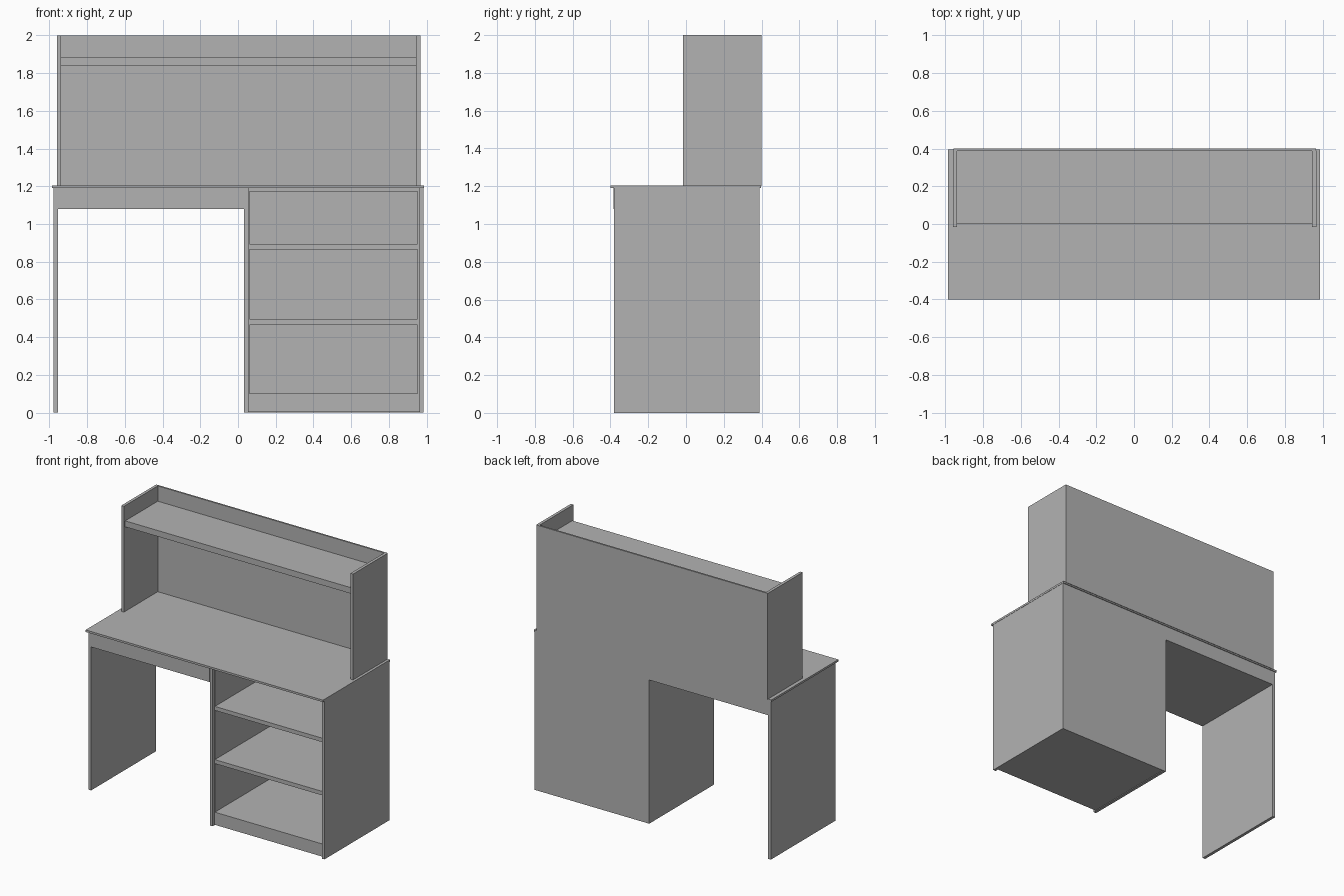
import bpy
import bmesh

cube = bpy.data.objects.get("Cube")
if cube:
    bpy.data.objects.remove(cube, do_unlink=True)

# Single plain finish
grey = bpy.data.materials.new("plain_grey")
grey.use_nodes = True
colour = (0.45, 0.45, 0.45, 1)
grey.diffuse_color = colour
grey.node_tree.nodes["Principled BSDF"].inputs["Base Color"].default_value = colour


def board(name, x, y, z):
    """Rectangular board spanning the given (low, high) ranges."""
    bm = bmesh.new()
    bmesh.ops.create_cube(bm, size=1)
    for v in bm.verts:
        v.co = [r[0] if c < 0 else r[1] for c, r in zip(v.co, (x, y, z))]
    mesh = bpy.data.meshes.new(name)
    bm.to_mesh(mesh)
    bm.free()
    mesh.materials.append(grey)
    obj = bpy.data.objects.new(name, mesh)
    bpy.context.collection.objects.link(obj)
    return obj


# Shared levels
TOP = 1.19          # underside of the desktop
DESK = 1.205        # upper face of the desktop
FRONT, BACK = -0.38, 0.39

# Desktop and uprights
board("desktop", (-0.987, 0.987), (-0.4, 0.396), (TOP, DESK))
board("right_leg_panel", (-0.978, -0.955), (FRONT, BACK), (0, TOP))
board("cabinet_inner_side", (0.033, 0.055), (FRONT, BACK - 0.01), (0, TOP))
board("cabinet_outer_side", (0.963, 0.985), (FRONT, BACK - 0.01), (0, TOP))
board("cabinet_back", (0.033, 0.985), (BACK - 0.01, BACK), (0, TOP))

# Shallow tray under the desktop
knee = (-0.955, 0.033)
board("tray_front", knee, (FRONT - 0.004, FRONT + 0.012), (1.08, TOP))
board("tray_back", knee, (BACK - 0.015, BACK), (1.08, TOP))
board("tray_bottom", knee, (FRONT + 0.012, BACK - 0.015), (1.08, 1.095))

# Open cabinet: plinth, two shelves and a top rail, set back from the sides
inside = (0.055, 0.963)
depth = (FRONT + 0.02, BACK - 0.01)
for name, z in (("plinth", (0.005, 0.1)), ("lower_shelf", (0.465, 0.495)),
                ("upper_shelf", (0.865, 0.895)), ("top_rail", (1.172, TOP))):
    board("cabinet_" + name, inside, depth, z)
board("cabinet_inner_lining", (0.055, 0.06), depth, (0.1, 1.172))
board("cabinet_outer_lining", (0.953, 0.963), depth, (0.1, 1.172))

# Hutch
for name, x in (("right", (-0.96, -0.938)), ("left", (0.945, 0.967))):
    board("hutch_" + name + "_side", x, (-0.015, BACK), (DESK, 2))
board("hutch_back", (-0.958, 0.965), (0.387, 0.4), (1.2, 2))
board("hutch_shelf", (-0.938, 0.945), (0, 0.387), (1.84, 1.885))
